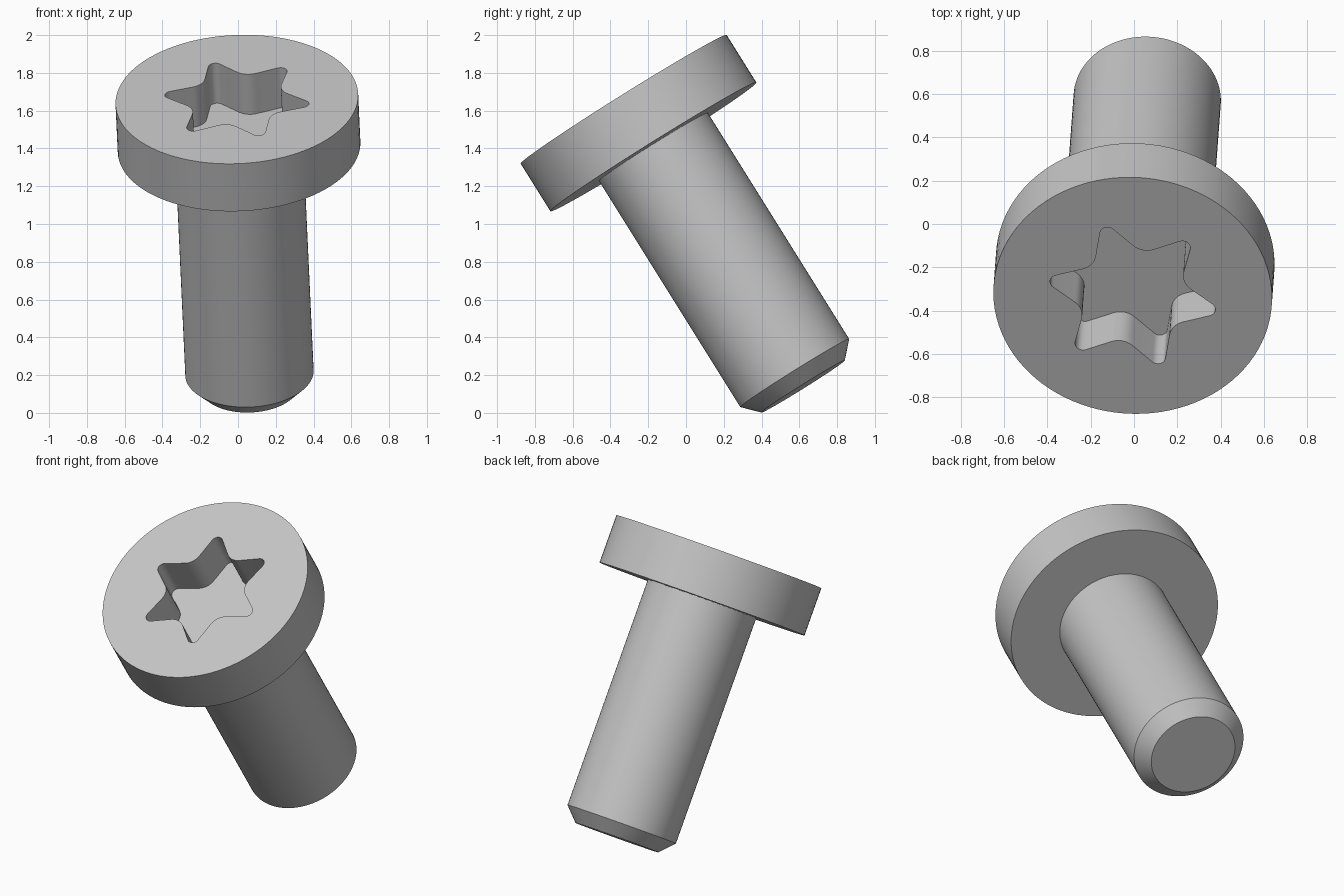
import bpy, bmesh
from math import sin, cos, tan, radians, pi
from mathutils import Vector, Matrix

cube = bpy.data.objects.get("Cube")
if cube:
    bpy.data.objects.remove(cube, do_unlink=True)

SIDES = 96
HEAD_R, HEAD_H = 0.643, 0.297
SHANK_R, TIP_R = 0.34, 0.26
LENGTH, CHAMFER = 1.794, 0.084
RECESS_DEPTH = 0.25

steel = bpy.data.materials.new("plain steel grey")
steel.use_nodes = True
grey = (0.56, 0.56, 0.56, 1)
steel.diffuse_color = grey
steel.node_tree.nodes["Principled BSDF"].inputs["Base Color"].default_value = grey

# The screw leans: local z runs along its axis, origin at the head's top centre
axis = Vector((-0.07, -0.95, 1.52)).normalized()
placement = (Matrix.Translation((-0.006, -0.33, 1.66))
             @ Vector((0, 0, 1)).rotation_difference(axis).to_matrix().to_4x4())


def circle(radius):
    return [Vector((radius * cos(2 * pi * i / SIDES), radius * sin(2 * pi * i / SIDES)))
            for i in range(SIDES)]


def rounded(corners, radii, steps=8):
    """Replace each polygon corner with a tangent arc."""
    outline = []
    for i, c in enumerate(corners):
        a = (corners[i - 1] - c).normalized()
        b = (corners[(i + 1) % len(corners)] - c).normalized()
        half = a.angle(b) / 2
        centre = c + (a + b).normalized() * radii[i] / sin(half)
        start = c + a * radii[i] / tan(half) - centre
        end = c + b * radii[i] / tan(half) - centre
        sweep = start.angle(end)
        for k in range(steps + 1):
            t = k / steps
            outline.append(centre + (start * sin((1 - t) * sweep)
                                     + end * sin(t * sweep)) / sin(sweep))
    return outline


def ring(bm, outline, z):
    return [bm.verts.new((p.x, p.y, z)) for p in outline]


def wall(bm, lower, upper):
    n = len(lower)
    for i in range(n):
        j = (i + 1) % n
        bm.faces.new((lower[i], lower[j], upper[j], upper[i]))


def finish(bm, name):
    bmesh.ops.recalc_face_normals(bm, faces=bm.faces[:])
    mesh = bpy.data.meshes.new(name)
    bm.to_mesh(mesh)
    bm.free()
    mesh.materials.append(steel)
    ob = bpy.data.objects.new(name, mesh)
    bpy.context.collection.objects.link(ob)
    ob.matrix_world = placement
    bpy.ops.object.select_all(action="DESELECT")
    ob.select_set(True)
    bpy.context.view_layer.objects.active = ob
    bpy.ops.object.shade_smooth_by_angle(angle=radians(30))


# Head with a six-lobed driver recess
corners = []
for i in range(12):
    angle = radians(-11.5 + 30 * i)
    r = 0.235 if i % 2 else 0.43
    corners.append(Vector((r * cos(angle), r * sin(angle))))
star = rounded(corners, [0.036, 0.09] * 6)

bm = bmesh.new()
under = ring(bm, circle(HEAD_R), -HEAD_H)
rim = ring(bm, circle(HEAD_R), 0)
mouth = ring(bm, star, 0)
floor = ring(bm, star, -RECESS_DEPTH)
bm.faces.new(under)
wall(bm, under, rim)
wall(bm, floor, mouth)
bm.faces.new(floor)
borders = [bm.edges.get((loop[i - 1], loop[i])) for loop in (rim, mouth)
           for i in range(len(loop))]
bmesh.ops.triangle_fill(bm, edges=borders, use_beauty=True, normal=(0, 0, 1))
finish(bm, "screw_head")

# Shank with a chamfered tip
bm = bmesh.new()
rings = [ring(bm, circle(r), z) for r, z in
         ((TIP_R, -LENGTH), (SHANK_R, CHAMFER - LENGTH), (SHANK_R, -HEAD_H))]
bm.faces.new(rings[0])
for lower, upper in zip(rings, rings[1:]):
    wall(bm, lower, upper)
bm.faces.new(rings[-1])
finish(bm, "screw_shank")
